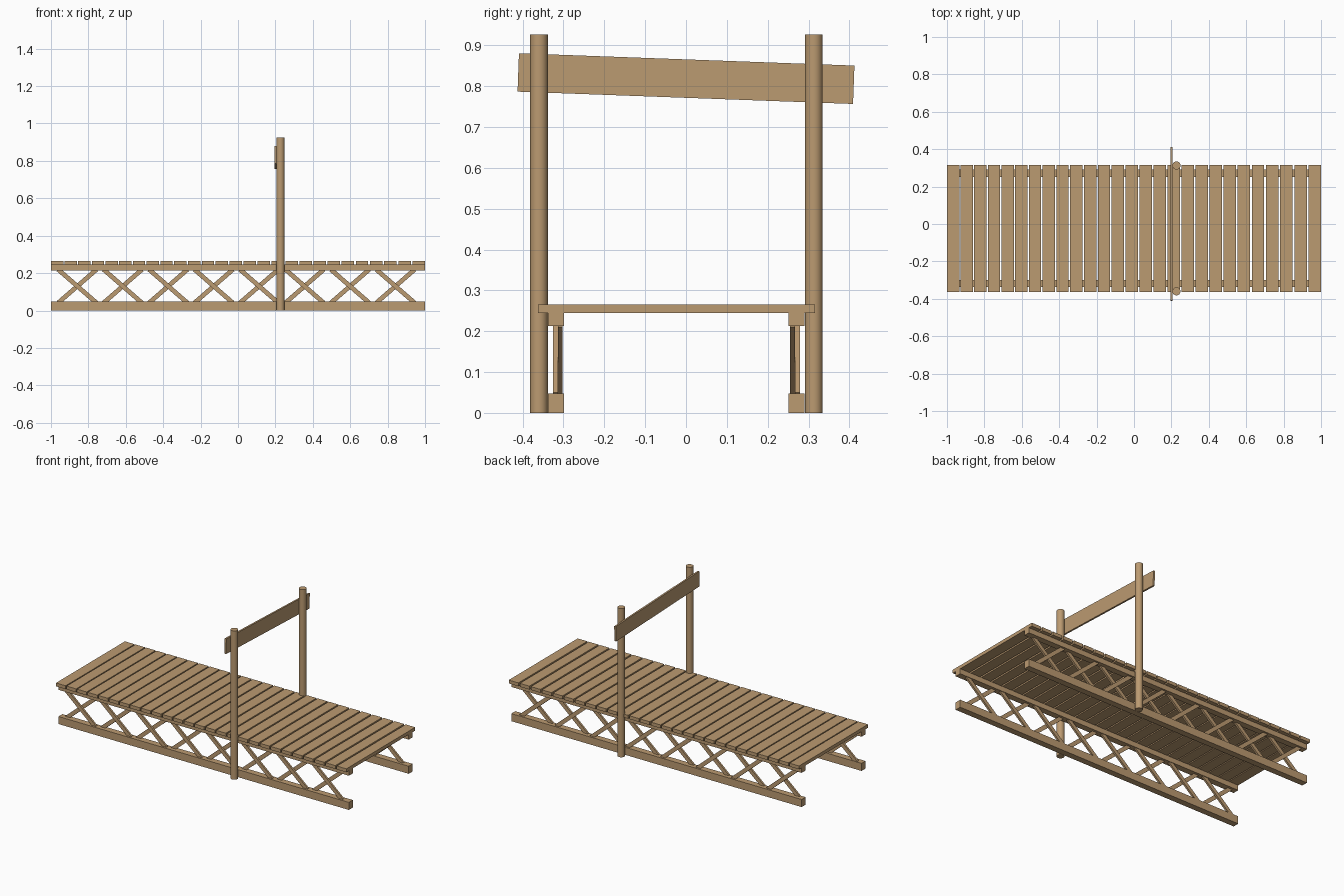
import bpy, math
from mathutils import Matrix, Vector

if "Cube" in bpy.data.objects:
    bpy.data.objects.remove(bpy.data.objects["Cube"])

wood = bpy.data.materials.new("tan wood")
wood.diffuse_color = (0.50, 0.325, 0.165, 1)
wood.use_nodes = True
wood.node_tree.nodes["Principled BSDF"].inputs["Base Color"].default_value = wood.diffuse_color
MID = -0.0235          # the walkway's own centre line in y


def box(name, centre, size, rot=(0, 0, 0)):
    bpy.ops.mesh.primitive_cube_add(size=1, location=centre, rotation=rot)
    ob = bpy.context.object
    ob.name = name
    ob.scale = size
    ob.data.materials.append(wood)
    return ob


# Deck planks, with gaps widening slightly towards +x
N = 27
for i in range(N):
    t = i / (N - 1)
    x = -0.967 + 1.934 * (t + 0.025 * t * (t - 1))
    box("deck_plank", (x, MID, 0.255), (0.066, 0.678, 0.021))

for side, label in ((-1, "front"), (1, "back")):
    y = MID + side * 0.2945
    # Long rails
    box(label + "_lower_rail", (0, y, 0.0235), (2, 0.039, 0.047))
    box(label + "_upper_rail", (0, y, 0.229), (2, 0.039, 0.032))

    # Crossed braces: two layers side by side
    dx, dz = 0.205, 0.178
    length, angle = math.hypot(dx, dz), math.atan2(dz, dx)
    for i in range(8):
        x = -0.859 + i * 0.243
        for lean, off in ((1, 0.2965 + 0.006), (-1, 0.2965 - 0.006)):
            yb = MID + side * (off - 0.006)
            box(label + "_brace", (x, yb, 0.130), (length, 0.012, 0.024),
                (0, lean * angle, 0))

    # Round post
    bpy.ops.mesh.primitive_cylinder_add(
        vertices=24, radius=0.0217, depth=0.926,
        location=(0.227, MID + side * 0.3365, 0.463))
    post = bpy.context.object
    post.name = label + "_post"
    post.data.materials.append(wood)
    bpy.ops.object.shade_smooth_by_angle(angle=math.radians(40))

# Slightly tilted board across the posts
box("sign_board", (0.2005, 0, 0.8185), (0.011, 0.822, 0.094),
    (math.radians(-2.1), 0, 0))
